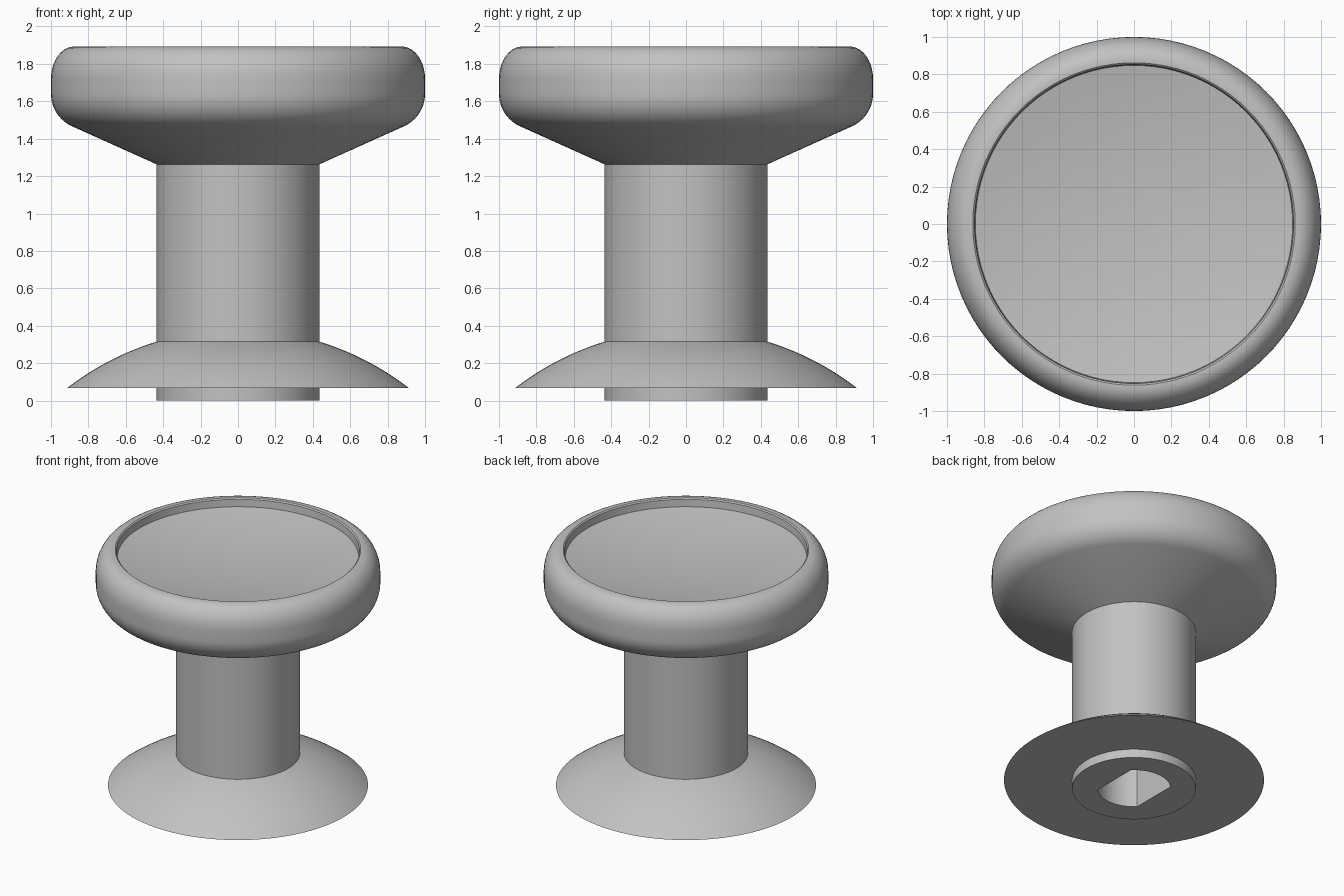
import bpy, bmesh, math

if "Cube" in bpy.data.objects:
    bpy.data.objects.remove(bpy.data.objects["Cube"])

SEGMENTS = 96
STEM_R = 0.435
HEAD_Z, SKIRT_Z, SKIRT_TOP = 1.263, 0.067, 0.315

grey = bpy.data.materials.new("plain grey")
grey.use_nodes = True
colour = (0.54, 0.54, 0.54, 1)
grey.diffuse_color = colour
grey.node_tree.nodes["Principled BSDF"].inputs["Base Color"].default_value = colour


def arc(cx, cz, rx, rz, start, end, steps):
    """Elliptical arc of (radius, height) points, angles in degrees."""
    angles = [math.radians(start + (end - start) * i / steps) for i in range(steps + 1)]
    return [(cx + rx * math.cos(a), cz + rz * math.sin(a)) for a in angles]


def lathe(name, profile):
    """Spin (radius, height[, flat distance]) rings; radius 0 makes a pole."""
    bm = bmesh.new()
    rings = []
    for r, z, *flat in profile:
        if r < 1e-5:
            rings.append([bm.verts.new((0, 0, z))] * SEGMENTS)
            continue
        ring = []
        for j in range(SEGMENTS):
            a = math.tau * j / SEGMENTS
            x, y = r * math.cos(a), r * math.sin(a)
            if flat and abs(x) > flat[0]:
                k = flat[0] / abs(x)
                x, y = x * k, y * k
            ring.append(bm.verts.new((x, y, z)))
        rings.append(ring)
    for upper, lower in zip(rings, rings[1:]):
        for j in range(SEGMENTS):
            n = (j + 1) % SEGMENTS
            corners = [upper[j], lower[j], lower[n], upper[n]]
            bm.faces.new(list(dict.fromkeys(corners)))
    mesh = bpy.data.meshes.new(name)
    bm.to_mesh(mesh)
    bm.free()
    mesh.materials.append(grey)
    obj = bpy.data.objects.new(name, mesh)
    bpy.context.collection.objects.link(obj)
    bpy.ops.object.select_all(action="DESELECT")
    obj.select_set(True)
    bpy.context.view_layer.objects.active = obj
    bpy.ops.object.shade_smooth_by_angle(angle=math.radians(30))
    return obj


# Head: concave dish, raised rim, rounded side and conical underside
dish_r, dish_z, dish_depth = 0.848, 1.83, 0.08
dish = [(dish_r * i / 12, dish_z - dish_depth * (1 - (i / 12) ** 2)) for i in range(13)]
rim = [(0.853, 1.885), (0.862, 1.893)] + arc(0.875, 1.72, 0.125, 0.173, 90, 0, 10)
lower_side = arc(0.81, 1.64, 0.19, 0.19, 0, -64, 10)
lathe("head", dish + rim + lower_side + [(STEM_R, HEAD_Z)])

# Stem: straight post with a double-flat socket in its foot
hole_r = 0.257
hole_flat = hole_r * math.cos(math.pi / 4)
lathe("stem", [(STEM_R, HEAD_Z), (STEM_R, 0),
               (hole_r, 0, hole_flat), (hole_r, 0.5, hole_flat), (0, 0.5)])

# Skirt: spherical dome with a flat underside
sphere_r = 1.49
sphere_z = SKIRT_TOP - math.sqrt(sphere_r ** 2 - STEM_R ** 2)
start = math.degrees(math.acos(STEM_R / sphere_r))
end = math.degrees(math.asin((SKIRT_Z - sphere_z) / sphere_r))
dome = arc(0, sphere_z, sphere_r, sphere_r, start, end, 12)
lathe("skirt", dome + [(STEM_R, SKIRT_Z)])
